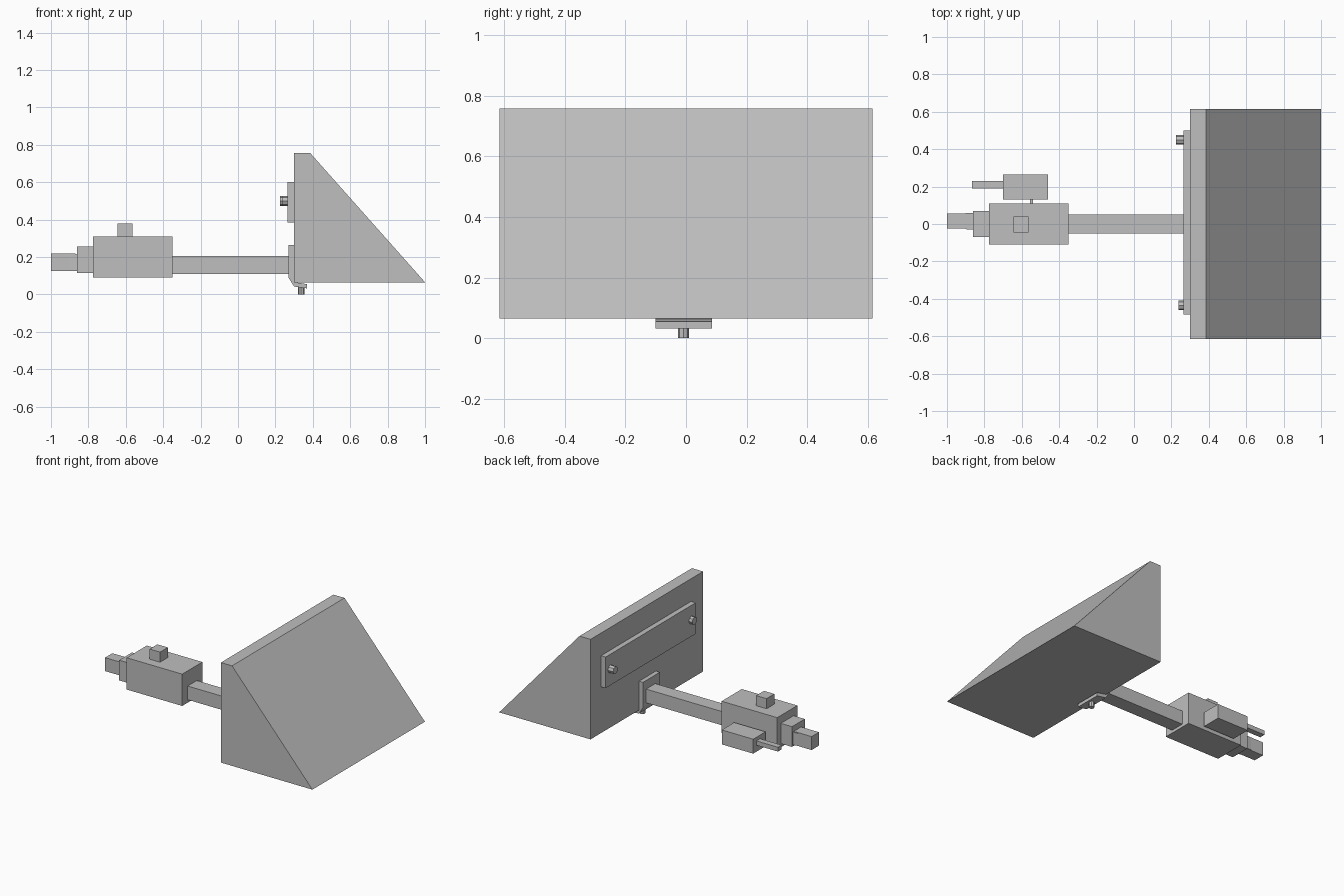
import bpy, bmesh, math
from mathutils import Matrix, Vector

cube = bpy.data.objects.get("Cube")
if cube:
    bpy.data.objects.remove(cube, do_unlink=True)

grey = bpy.data.materials.new("plain grey")
grey.use_nodes = True
colour = (0.52, 0.52, 0.52, 1)
grey.diffuse_color = colour
grey.node_tree.nodes["Principled BSDF"].inputs["Base Color"].default_value = colour


def finish(name, bm):
    bmesh.ops.recalc_face_normals(bm, faces=bm.faces)
    mesh = bpy.data.meshes.new(name)
    bm.to_mesh(mesh)
    bm.free()
    mesh.materials.append(grey)
    ob = bpy.data.objects.new(name, mesh)
    bpy.context.collection.objects.link(ob)
    return ob


def box(name, x, y, z, taper=1.0):
    """Box between ranges; taper scales the -x end."""
    bm = bmesh.new()
    bmesh.ops.create_cube(bm, size=1)
    mid = Vector([sum(r) / 2 for r in (x, y, z)])
    size = Vector([r[1] - r[0] for r in (x, y, z)])
    for v in bm.verts:
        k = taper if v.co.x < 0 else 1
        v.co = mid + Vector((v.co.x * size.x, v.co.y * size.y * k, v.co.z * size.z * k))
    return finish(name, bm)


def extrude_profile(name, points, y0, y1):
    """Side profile in x, z pulled along y."""
    bm = bmesh.new()
    face = bm.faces.new([bm.verts.new((x, y0, z)) for x, z in points])
    out = bmesh.ops.extrude_face_region(bm, geom=[face])
    verts = [g for g in out["geom"] if isinstance(g, bmesh.types.BMVert)]
    bmesh.ops.translate(bm, verts=verts, vec=(0, y1 - y0, 0))
    return finish(name, bm)


def bolt(name, centre, radius, length, along_x):
    bm = bmesh.new()
    turn = Matrix.Rotation(math.pi / 2, 4, "Y") if along_x else Matrix()
    bmesh.ops.create_cone(bm, cap_ends=True, segments=8, radius1=radius, radius2=radius,
                          depth=length, matrix=Matrix.Translation(centre) @ turn)
    return finish(name, bm)


# Wedge head
extrude_profile("wedge_head", [(0.3, 0.065), (1, 0.065), (0.385, 0.757), (0.3, 0.757)],
                -0.615, 0.615)

# Back panel and its bolts
box("back_panel", (0.265, 0.3), (-0.485, 0.5), (0.385, 0.6))
bolt("left_panel_bolt", (0.247, 0.45, 0.5), 0.026, 0.044, True)
bolt("right_panel_bolt", (0.254, -0.435, 0.5), 0.026, 0.03, True)

# Bent bracket holding the shaft, with the bolt beneath
extrude_profile("shaft_bracket", [(0.27, 0.265), (0.27, 0.09), (0.3, 0.042), (0.37, 0.032),
                                  (0.37, 0.055), (0.31, 0.064), (0.3, 0.075), (0.3, 0.265)],
                -0.1, 0.085)
bolt("bracket_bolt", (0.338, -0.008, 0.021), 0.018, 0.042, False)

# Shaft, motor body and stepped nose
box("shaft", (-0.35, 0.27), (-0.05, 0.05), (0.11, 0.205))
box("motor_body", (-0.775, -0.35), (-0.11, 0.11), (0.09, 0.31))
box("top_knob", (-0.645, -0.565), (-0.045, 0.04), (0.31, 0.38))
box("neck", (-0.86, -0.775), (-0.07, 0.07), (0.115, 0.255))
box("collar", (-0.9, -0.86), (-0.03, 0.06), (0.125, 0.215), 0.95)
box("nose_tip", (-1, -0.87), (-0.025, 0.055), (0.125, 0.218))

# Side unit with link and rod
box("side_unit", (-0.7, -0.46), (0.13, 0.265), (0.1, 0.2))
box("side_link", (-0.557, -0.54), (0.11, 0.13), (0.14, 0.165))
box("side_rod", (-0.865, -0.7), (0.19, 0.23), (0.145, 0.175))
